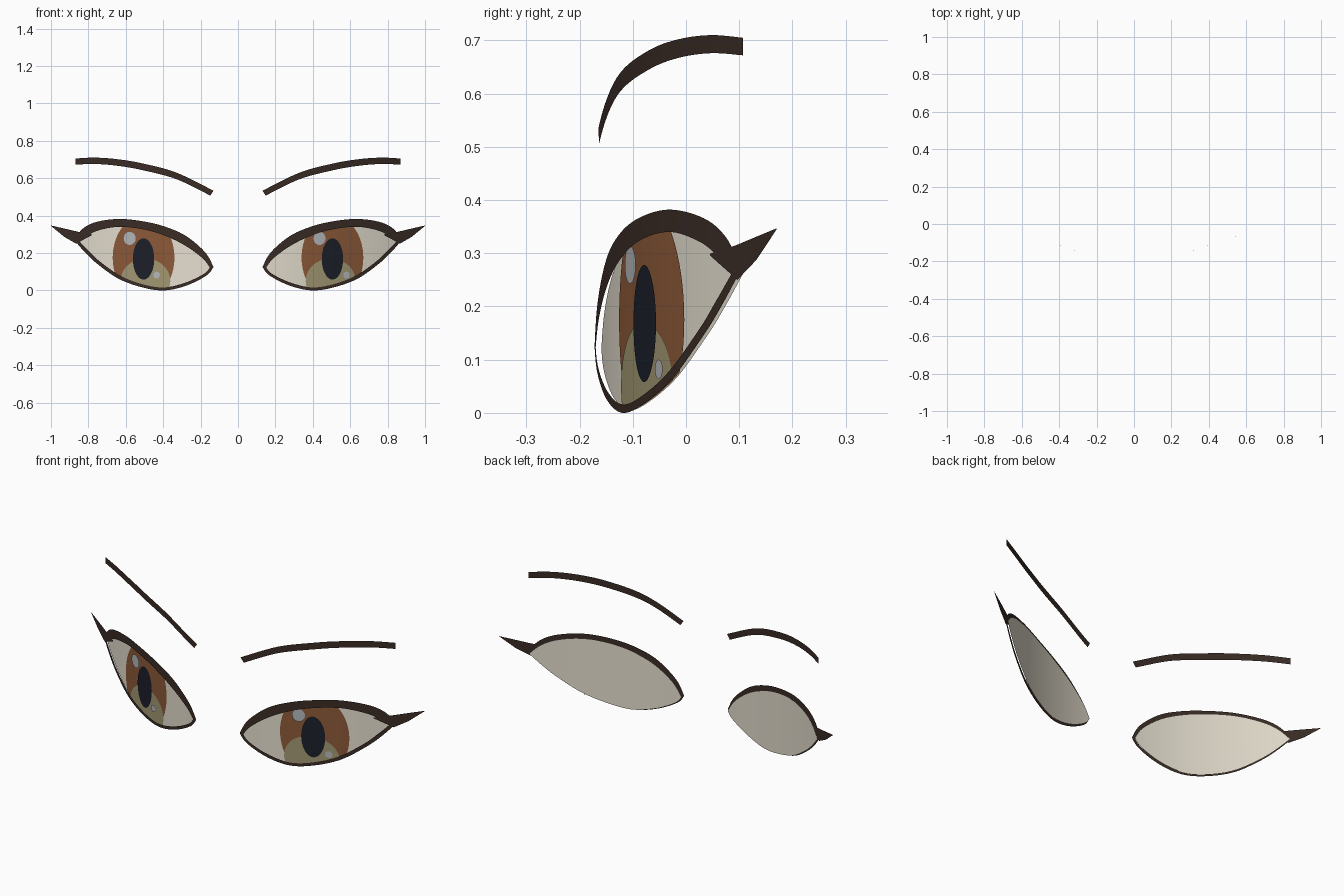
import bpy, math

if "Cube" in bpy.data.objects:
    bpy.data.objects.remove(bpy.data.objects["Cube"])

# Profiles in front view (x, z) for the +x eye
UP_OUT = [(.131, .125), (.175, .203), (.275, .289), (.382, .338), (.5, .368),
          (.634, .382), (.757, .366), (.83, .33), (.872, .275)]
UP_IN = [(.147, .118), (.19, .172), (.28, .238), (.385, .29), (.5, .325),
         (.63, .34), (.735, .324), (.8, .297), (.855, .26)]
LOW_OUT = [(.131, .125), (.168, .08), (.275, .026), (.395, 0), (.515, .017),
           (.64, .063), (.75, .14), (.815, .2), (.872, .265)]
LOW_IN = [(.147, .128), (.18, .09), (.28, .042), (.395, .016), (.51, .033),
          (.63, .079), (.738, .154), (.8, .212), (.855, .27)]
BROW_TOP = [(.131, .533), (.33, .63), (.516, .68), (.65, .702), (.77, .71), (.87, .705)]
BROW_LOW = [(.148, .507), (.33, .595), (.516, .644), (.65, .667), (.77, .676), (.87, .672)]
WING_TOP = [(.78, .299), (.862, .315), (.93, .331), (1, .347)]
WING_LOW = [(.78, .296), (.866, .25), (.93, .287), (1, .345)]


def material(name, rgb):
    m = bpy.data.materials.new(name)
    m.diffuse_color = (*rgb, 1)
    m.use_nodes = True
    m.node_tree.nodes["Principled BSDF"].inputs["Base Color"].default_value = m.diffuse_color
    return m


DARK = material("dark_brown", (.042, .025, .019))
WHITE = material("eye_white", (.78, .73, .62))
BROWN = material("iris_brown", (.26, .10, .04))
OLIVE = material("iris_olive", (.36, .31, .17))
BLACK = material("pupil_black", (.012, .014, .023))
SHINE = material("shine_grey", (.45, .47, .49))


def face_y(x):
    """Curved face surface shared by all parts."""
    q = min(x, .87)
    y = -.172 + .235 * (q - .13) + .358 * (q - .13) * (q - .5)
    return y + .55 * (x - q)


def spline(p, n=8):
    """Catmull-Rom resampling of a profile."""
    p = [p[0]] + p + [p[-1]]
    out = []
    for i in range(1, len(p) - 2):
        for k in range(n):
            t = k / n
            out.append(tuple(.5 * (2 * b + (c - a) * t + (2 * a - 5 * b + 4 * c - d) * t * t
                                   + (3 * b - a - 3 * c + d) * t ** 3)
                             for a, b, c, d in zip(p[i - 1], p[i], p[i + 1], p[i + 2])))
    return out + [p[-1]]


def height(curve, x):
    """z of a sampled curve at x."""
    if x <= curve[0][0]:
        return curve[0][1]
    for (a, za), (b, zb) in zip(curve, curve[1:]):
        if a <= x <= b and b > a:
            return za + (zb - za) * (x - a) / (b - a)
    return curve[-1][1]


def ribbon(name, top, low, depth, mat, side):
    """Thin sheet between two edges, laid on the face surface."""
    n = len(top)
    verts = []
    for (xa, za), (xb, zb) in zip(top, low):
        for k in range(3):
            x, z = xa + (xb - xa) * k / 2, za + (zb - za) * k / 2
            verts.append((side * x, face_y(x) + depth, z))
    faces = [(3 * i + k, 3 * i + k + 1, 3 * i + k + 4, 3 * i + k + 3)
             for i in range(n - 1) for k in range(2)]
    if side < 0:
        faces = [f[::-1] for f in faces]
    me = bpy.data.meshes.new(name)
    me.from_pydata(verts, [], faces)
    me.validate()
    me.materials.append(mat)
    me.shade_smooth()
    ob = bpy.data.objects.new(name, me)
    bpy.context.collection.objects.link(ob)
    return ob


up_mid = spline([((a + c) / 2, (b + d) / 2) for (a, b), (c, d) in zip(UP_OUT, UP_IN)])
low_edge = spline([(a * .7 + c * .3, b * .7 + d * .3) for (a, b), (c, d) in zip(LOW_OUT, LOW_IN)])


def disc(name, cx, cz, a, b, depth, mat, side):
    """Ellipse trimmed by the eyelids."""
    top, low = [], []
    for i in range(33):
        t = math.pi * i / 32
        x, h = cx - a * math.cos(t), b * math.sin(t)
        top.append((x, min(cz + h, height(up_mid, x))))
        low.append((x, max(cz - h, height(low_edge, x))))
    return ribbon(name, top, low, depth, mat, side)


for side, tag in ((1, "left"), (-1, "right")):
    # Eye white, filling the lid outline
    xs = [.139 + .725 * (1 - math.cos(math.pi * i / 48)) / 2 for i in range(49)]
    ribbon("eye_white_" + tag, [(x, height(up_mid, x)) for x in xs],
           [(x, min(height(low_edge, x), height(up_mid, x))) for x in xs], .012, WHITE, side)
    # Iris, lower iris glow and pupil
    disc("iris_" + tag, .505, .175, .165, .225, .009, BROWN, side)
    disc("iris_glow_" + tag, .495, .05, .133, .12, .007, OLIVE, side)
    disc("pupil_" + tag, .505, .168, .057, .11, .0045, BLACK, side)
    # Highlights sit on the same viewer side in both eyes
    flip = (lambda x: x) if side > 0 else (lambda x: 1.015 - x)
    disc("large_highlight_" + tag, flip(.436), .278, .032, .035, .002, SHINE, side)
    disc("small_highlight_" + tag, flip(.58), .082, .017, .018, .002, SHINE, side)
    # Lash lines, wing and brow
    ribbon("upper_lash_" + tag, spline(UP_OUT), spline(UP_IN), 0, DARK, side)
    ribbon("lower_lash_" + tag, spline(LOW_IN), spline(LOW_OUT), 0, DARK, side)
    ribbon("lash_wing_" + tag, WING_TOP, WING_LOW, -.001, DARK, side)
    ribbon("eyebrow_" + tag, spline(BROW_TOP), spline(BROW_LOW), .007, DARK, side)
